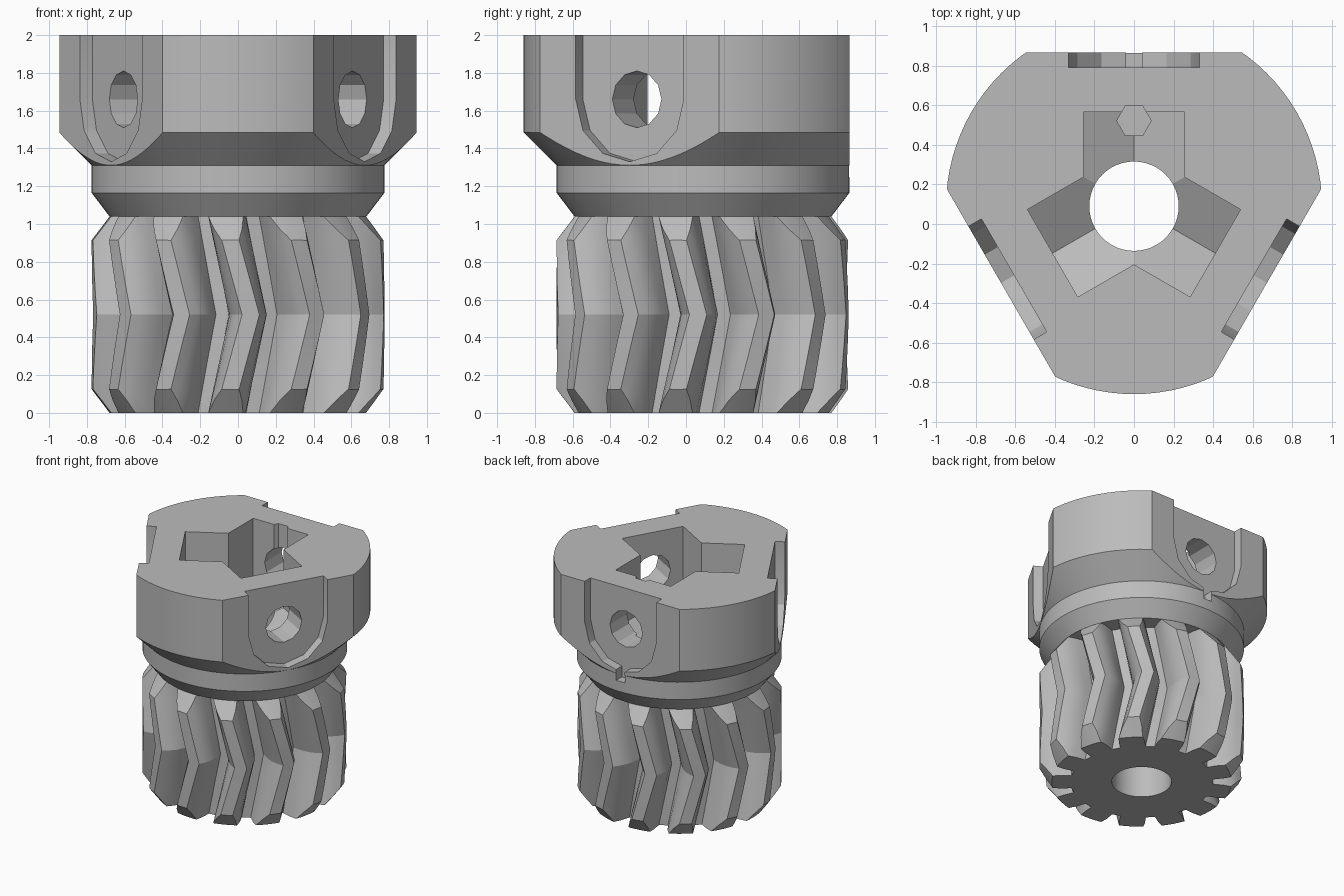
import bpy, bmesh, math
from math import sin, cos, pi, radians
from mathutils import Matrix, Vector

AXIS_Y = 0.09      # the turning axis sits slightly behind the centre
FLAT = 0.776       # distance of the three side flats from the axis
SCREW_Z = 1.66
ARMS = (90, 210, 330)

if "Cube" in bpy.data.objects:
    bpy.data.objects.remove(bpy.data.objects["Cube"])

grey = bpy.data.materials.new("plain grey")
grey.use_nodes = True
colour = (0.5, 0.5, 0.5, 1)
grey.diffuse_color = colour
grey.node_tree.nodes["Principled BSDF"].inputs["Base Color"].default_value = colour


def loft(name, rings):
    """Closed solid through rings of equal point count."""
    bm = bmesh.new()
    loops = [[bm.verts.new(p) for p in ring] for ring in rings]
    n = len(loops[0])
    for a, b in zip(loops, loops[1:]):
        for i in range(n):
            j = (i + 1) % n
            bm.faces.new((a[i], a[j], b[j], b[i]))
    bm.faces.new(loops[0][::-1])
    bm.faces.new(loops[-1])
    bmesh.ops.recalc_face_normals(bm, faces=bm.faces)
    mesh = bpy.data.meshes.new(name)
    bm.to_mesh(mesh)
    bm.free()
    mesh.materials.append(grey)
    obj = bpy.data.objects.new(name, mesh)
    bpy.context.collection.objects.link(obj)
    return obj


def lathe(name, profile, sides=72):
    return loft(name, [[(r * cos(2 * pi * i / sides), r * sin(2 * pi * i / sides), z)
                        for i in range(sides)] for r, z in profile])


def radial_prism(outline, near, far, angle):
    """Prism pointing outwards; outline is given as (sideways, height)."""
    turn = Matrix.Rotation(radians(angle), 3, 'Z')
    return loft("cutter", [[turn @ Vector((r, s, z)) for s, z in outline]
                           for r in (near, far)])


def arc(radius, start, end, steps):
    angles = [radians(start + (end - start) * i / steps) for i in range(steps + 1)]
    return [(radius * cos(a), SCREW_Z + radius * sin(a)) for a in angles]


def combine(obj, cutter, operation='DIFFERENCE'):
    mod = obj.modifiers.new("cut", 'BOOLEAN')
    mod.operation = operation
    mod.solver = 'EXACT'
    mod.object = cutter
    bpy.context.view_layer.objects.active = obj
    bpy.ops.object.modifier_apply(modifier=mod.name)
    bpy.data.objects.remove(cutter)


# Hub: flared neck, collar and wide head
hub = lathe("hub", [(0.68, 1.04), (0.775, 1.165), (0.775, 1.31), (0.95, 1.485), (0.95, 2)], 96)

# Three flats, each with a round-bottomed recess
flat_outline = [(-0.8, 1.25), (0.8, 1.25), (0.8, 2.1), (-0.8, 2.1)]
recess_outline = arc(0.33, 180, 360, 6) + [(0.33, 2.1), (-0.33, 2.1)]
for a in ARMS:
    combine(hub, radial_prism(flat_outline, FLAT, 1.2, a))
for a in ARMS:
    combine(hub, radial_prism(recess_outline, 0.7, 1.1, a))

# Nut slots with a pointed floor, then the screw holes
w = 0.255
slot_outline = [(0, SCREW_Z - w / cos(pi / 6)), (w, SCREW_Z - w * math.tan(pi / 6)),
                (w, 2.1), (-w, 2.1), (-w, SCREW_Z - w * math.tan(pi / 6))]
for a in ARMS:
    combine(hub, radial_prism(slot_outline, 0, 0.475, a))
for a in ARMS:
    combine(hub, radial_prism(arc(0.15, 0, 330, 11), 0.4, 1, a))

# Marker notch and upright hexagonal groove at the back
combine(hub, radial_prism([(-0.04, 1.25), (0.04, 1.25), (0.04, 1.36), (-0.04, 1.36)],
                          0.7, 0.9, 90))
groove = lathe("cutter", [(0.087, 1.34), (0.087, 2.1)], 6)
groove.data.transform(Matrix.Translation((0, 0.432, 0)))
combine(hub, groove)

# Herringbone gear: twisted rings of teeth, mirrored about mid height
TEETH, MID, TWIST = 13, 0.52, radians(10.5)
half_tooth = [(0.54, 10.2), (0.62, 9.2), (0.68, 7.8), (0.73, 5.8), (0.775, 3.4)]
tooth = [(r, -a) for r, a in half_tooth] + [(r, a) for r, a in reversed(half_tooth)]


def gear_ring(z):
    shift = radians(-85) - TWIST * abs(z - MID) / MID
    ring = []
    for t in range(TEETH):
        for r, a in tooth:
            ang = shift + radians(a) + 2 * pi * t / TEETH
            ring.append((r * cos(ang), r * sin(ang), z))
    return ring


gear = loft("gear", [gear_ring(MID + 0.14 * k) for k in range(-4, 5)])
combine(gear, lathe("cutter", [(0.68, 0), (0.782, 0.135), (0.782, 0.905), (0.68, 1.04)]),
        'INTERSECT')

# Bore through both parts, final placement and shading
for part in (hub, gear):
    combine(part, lathe("cutter", [(0.226, -0.1), (0.226, 2.2)], 48))
    part.location.y = AXIS_Y
    bpy.ops.object.select_all(action='DESELECT')
    part.select_set(True)
    bpy.context.view_layer.objects.active = part
    bpy.ops.object.shade_smooth_by_angle(angle=radians(18))
